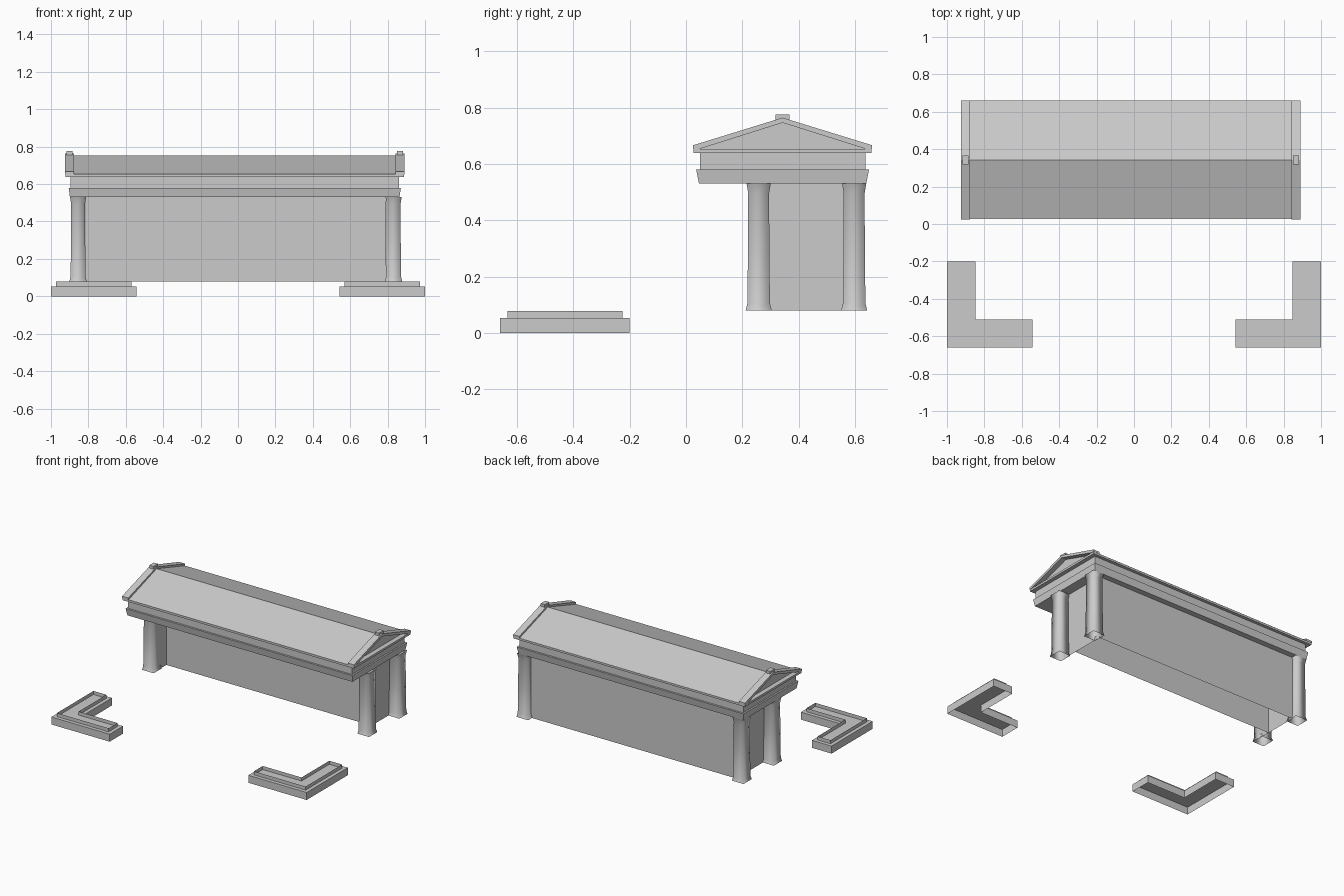
import bpy

if "Cube" in bpy.data.objects:
    bpy.data.objects.remove(bpy.data.objects["Cube"])

CX, CY = -0.0175, 0.343      # centre of the building


def mesh(name, verts, faces, smooth=False):
    me = bpy.data.meshes.new(name)
    me.from_pydata(verts, [], faces)
    me.update()
    ob = bpy.data.objects.new(name, me)
    bpy.context.collection.objects.link(ob)
    if smooth:
        me.polygons.foreach_set("use_smooth", [True] * len(me.polygons))
    return ob


def loft(name, rings, bottom=True, top=True, smooth=False):
    """Skin a list of equal-length counter-clockwise rings, optionally capped."""
    n = len(rings[0])
    verts = [p for r in rings for p in r]
    faces = [(k * n + i, k * n + (i + 1) % n, (k + 1) * n + (i + 1) % n, (k + 1) * n + i)
             for k in range(len(rings) - 1) for i in range(n)]
    if bottom:
        faces.append(tuple(reversed(range(n))))
    if top:
        faces.append(tuple(range(len(verts) - n, len(verts))))
    return mesh(name, verts, faces, smooth)


def rect(cx, cy, hx, hy, z):
    return [(cx - hx, cy - hy, z), (cx + hx, cy - hy, z),
            (cx + hx, cy + hy, z), (cx - hx, cy + hy, z)]


def prism_x(name, profile, x0, x1):
    """Extrude a y-z profile along x."""
    return loft(name, [[(x, y, z) for y, z in profile] for x in (x0, x1)])


def l_ring(side, inset, z):
    i = inset
    pts = [(1 - i, -0.66 + i), (1 - i, -0.2 - i), (0.847 + i, -0.2 - i),
           (0.847 + i, -0.51 - i), (0.543 + i, -0.51 - i), (0.543 + i, -0.66 + i)]
    pts = [(side * x, y, z) for x, y in pts]
    return pts if side > 0 else pts[::-1]


# L-shaped stepped bases: hollow plinth with an open rim on top
for side, label in ((-1, "left"), (1, "right")):
    loft(label + "_base", [l_ring(side, 0, 0), l_ring(side, 0, 0.053)], bottom=False)
    loft(label + "_base_step", [l_ring(side, 0.026, 0.053), l_ring(side, 0.026, 0.078)],
         bottom=False, top=False)

# Square corner columns, flared at both ends
for x in (-0.855, 0.832):
    for y in (0.258, 0.597):
        prof = [(0.046, 0.08), (0.040, 0.105), (0.038, 0.3), (0.037, 0.495), (0.043, 0.53)]
        loft("corner_column", [rect(x, y, h, h, z) for h, z in prof],
             bottom=False, top=False, smooth=True)

# Walls between the columns: recessed front, back and two ends
wl, wr, z0, z1 = -0.815, 0.792, 0.08, 0.53
for name, (xa, ya), (xb, yb) in (("front_wall", (wl, 0.363), (wr, 0.363)),
                                 ("back_wall", (wr, 0.6), (wl, 0.6)),
                                 ("left_wall", (wl, 0.6), (wl, 0.26)),
                                 ("right_wall", (wr, 0.26), (wr, 0.6))):
    mesh(name, [(xa, ya, z0), (xb, yb, z0), (xb, yb, z1), (xa, ya, z1)], [(0, 1, 2, 3)])

# Entablature: sloped architrave, frieze, cornice
for name, hx0, hy0, hx1, hy1, za, zb in (
        ("architrave", 0.881, 0.297, 0.888, 0.307, 0.53, 0.58),
        ("frieze", 0.877, 0.294, 0.877, 0.294, 0.58, 0.64),
        ("cornice", 0.906, 0.316, 0.906, 0.316, 0.638, 0.653)):
    loft(name, [rect(CX, CY, hx0, hy0, za), rect(CX, CY, hx1, hy1, zb)])

# Gabled roof sheet
xl, xr = -0.88, 0.85
mesh("roof", [(xl, 0.03, 0.652), (xr, 0.03, 0.652), (xr, CY, 0.752),
              (xl, CY, 0.752), (xr, 0.66, 0.652), (xl, 0.66, 0.652)],
     [(0, 1, 2, 3), (3, 2, 4, 5)])

# Gable ends: recessed infill, raking bars and apex block
for side in (-1, 1):
    xo, xi, xt = (CX + side * d for d in (0.908, 0.86, 0.872))
    mesh("gable_infill", [(xt, 0.03, 0.652), (xt, 0.656, 0.652), (xt, CY, 0.75)],
         [(0, 1, 2) if side > 0 else (2, 1, 0)])
    rake = [(0.025, 0.652), (0.045, 0.652), (CY, 0.746), (0.641, 0.652),
            (0.661, 0.652), (0.661, 0.666), (CY, 0.764), (0.025, 0.666)]
    prism_x("gable_rake", rake, min(xo, xi), max(xo, xi))
    loft("apex_block", [rect(CX + side * 0.883, CY - 0.001, 0.016, 0.025, z)
                        for z in (0.745, 0.776)])
